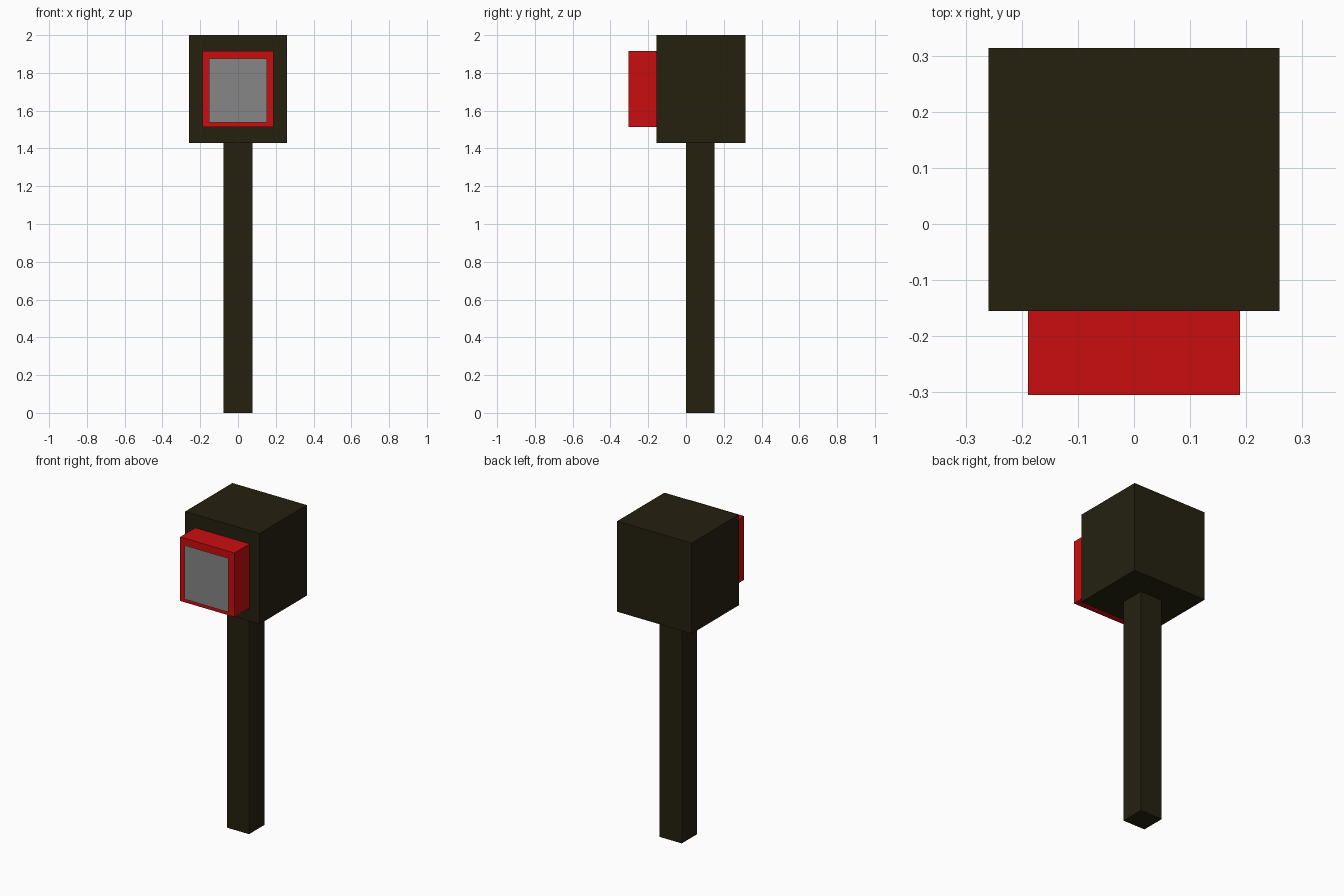
import bpy
import bmesh

cube = bpy.data.objects.get("Cube")
if cube:
    bpy.data.objects.remove(cube, do_unlink=True)


def material(name, rgb):
    mat = bpy.data.materials.new(name)
    mat.use_nodes = True
    mat.diffuse_color = (*rgb, 1)
    mat.node_tree.nodes["Principled BSDF"].inputs["Base Color"].default_value = (*rgb, 1)
    return mat


def finish(name, bm, mat):
    mesh = bpy.data.meshes.new(name)
    bm.to_mesh(mesh)
    bm.free()
    mesh.materials.append(mat)
    obj = bpy.data.objects.new(name, mesh)
    bpy.context.collection.objects.link(obj)
    return obj


def box(name, half_x, y0, y1, z0, z1, mat):
    """Box centred on x = 0, spanning the given y and z ranges."""
    bm = bmesh.new()
    bmesh.ops.create_cube(bm, size=1)
    bmesh.ops.scale(bm, vec=(2 * half_x, y1 - y0, z1 - z0), verts=bm.verts)
    bmesh.ops.translate(bm, vec=(0, (y0 + y1) / 2, (z0 + z1) / 2), verts=bm.verts)
    return finish(name, bm, mat)


dark_olive = material("dark olive", (0.018, 0.0155, 0.005))
red = material("red", (0.59, 0.004, 0.0045))
grey = material("grey", (0.24, 0.24, 0.24))

# Post and head
box("post", 0.077, 0.0, 0.152, 0.0, 1.43, dark_olive)
box("head", 0.259, -0.155, 0.314, 1.43, 2.0, dark_olive)

# Red housing on the front of the head
box("housing", 0.189, -0.305, -0.155, 1.513, 1.916, red)

# Flat grey panel just in front of the housing, facing -y
bm = bmesh.new()
corners = [(-0.154, 1.537), (0.154, 1.537), (0.154, 1.877), (-0.154, 1.877)]
bm.faces.new([bm.verts.new((x, -0.314, z)) for x, z in corners])
finish("front_panel", bm, grey)
